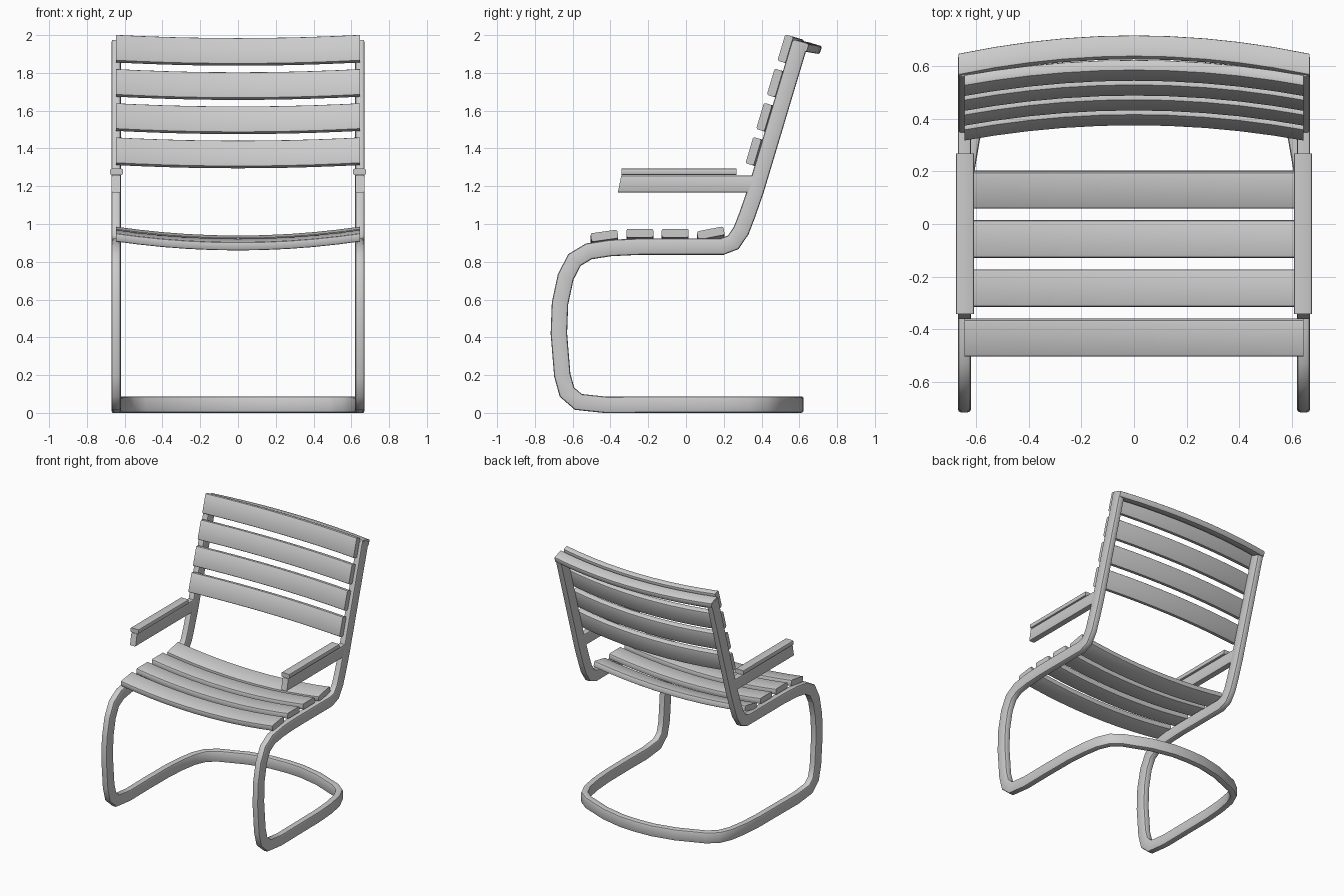
import bpy, bmesh, math
from mathutils import Vector as V

if "Cube" in bpy.data.objects:
    bpy.data.objects.remove(bpy.data.objects["Cube"])

Z = V((0, 0, 1))


def section(w, h, r):
    """Rounded rectangle: w along the thin axis, h along the wide axis."""
    pts = []
    for k, (sx, sy) in enumerate([(1, 1), (-1, 1), (-1, -1), (1, -1)]):
        for a in (0, 45, 90):
            t = math.radians(90 * k + a)
            pts.append((sx * (w / 2 - r) + r * math.cos(t),
                        sy * (h / 2 - r) + r * math.sin(t)))
    return pts


def sweep(name, frames, w, h, r=0.01, cap_start=False):
    """Loft a section through (point, thin axis, wide axis) frames, mirrored in x."""
    bm = bmesh.new()
    sec = section(w, h, r)
    rings = [[bm.verts.new(p + n * a + b * c) for a, c in sec] for p, n, b in frames]
    m = len(sec)
    for r0, r1 in zip(rings, rings[1:]):
        for i in range(m):
            j = (i + 1) % m
            bm.faces.new((r0[i], r0[j], r1[j], r1[i]))
    bm.faces.new(rings[-1])
    if cap_start:
        bm.faces.new(rings[0][::-1])
    bmesh.ops.recalc_face_normals(bm, faces=bm.faces)
    # an open half may be turned inside out: its end cap must face outward
    if not cap_start:
        bm.faces.ensure_lookup_table()
        cap = bm.faces[-1]
        out = frames[-1][0] - frames[-2][0]
        if cap.normal.dot(out) < 0:
            bmesh.ops.reverse_faces(bm, faces=bm.faces)
    me = bpy.data.meshes.new(name)
    bm.to_mesh(me)
    bm.free()
    ob = bpy.data.objects.new(name, me)
    bpy.context.collection.objects.link(ob)
    ob.modifiers.new("Mirror", 'MIRROR').use_axis[0] = True
    bpy.ops.object.select_all(action='DESELECT')
    ob.select_set(True)
    bpy.context.view_layer.objects.active = ob
    bpy.ops.object.shade_smooth_by_angle(angle=math.radians(35))
    return ob


def bowed(name, y, z, n, bow, w, h, half=0.645):
    """Bar across the chair, its middle shifted by the bow vector."""
    n = V((0, *n)).normalized()
    b = V((0, -n.z, n.y))
    frames = []
    for x in (0, 0.13, 0.27, 0.4, 0.53, half):
        f = 1 - (x / half) ** 2
        frames.append((V((x, y + bow[0] * f, z + bow[1] * f)), n, b))
    return sweep(name, frames, w, h)


# Continuous tube: floor loop, front bend, seat rail and back post
base = [(0, .598), (.13, .592), (.3, .555), (.5, .475), (.57, .42),
        (.61, .33), (.632, .2), (.643, .05)]
side = [(-.2, .044), (-.42, .042), (-.57, .058), (-.63, .11), (-.655, .2),
        (-.673, .42), (-.667, .58), (-.637, .72), (-.59, .81), (-.515, .855),
        (-.4, .873), (-.25, .88), (.19, .88), (.25, .903), (.292, .965),
        (.325, 1.05), (.37, 1.18), (.602, 1.955)]
path = [V((x, y, .044)) for x, y in base] + [V((.645, y, z)) for y, z in side]
frames = []
for i, p in enumerate(path):
    t1 = (p - path[i - 1]).normalized() if i else V((1, 0, 0))
    t2 = (path[i + 1] - p).normalized() if i < len(path) - 1 else t1
    t = (t1 + t2).normalized()
    if i == 0:
        t = V((1, 0, 0))
    miter = 1 / max(t.dot(t1), 0.5)
    if i < len(base):
        frames.append((p, t.cross(Z) * miter, Z))
    else:
        n = V((-1, 0, 0))
        frames.append((p, n, n.cross(t) * miter))
sweep("frame", frames, 0.05, 0.087, 0.012)

# Rail joining the post tops
bowed("top_rail", .602, 1.944, (.286, .958), (.07, -.012), .045, .087, half=.668)

# Back slats, bowed backwards
for i in range(4):
    k = i * 0.181
    bowed(f"back_slat_{i + 1}", .357 + k * .312, 1.385 + k, (.958, -.286),
          (.058, -.017), .045, .145)

# Seat slats, sagging in the middle
for i, (y, z, tilt) in enumerate([(-.432, .938, 8), (-.244, .952, 0),
                                  (-.057, .952, 0), (.131, .952, 11)]):
    a = math.radians(tilt)
    bowed(f"seat_slat_{i + 1}", y, z, (-math.sin(a), math.cos(a)),
          (0, -.047), .045, .143)

# Armrest supports with a slanted front end, and the pads on top
X = V((1, 0, 0))
sweep("armrest_support", [(V((.645, -.352, 1.212)), X, V((0, .2, 1))),
                          (V((.645, .385, 1.212)), X, V((0, .25, 1)))],
      .048, .09, .006, True)
sweep("armrest_pad", [(V((.643, -.342, 1.276)), X, Z), (V((.643, .268, 1.276)), X, Z)],
      .068, .034, .008, True)
